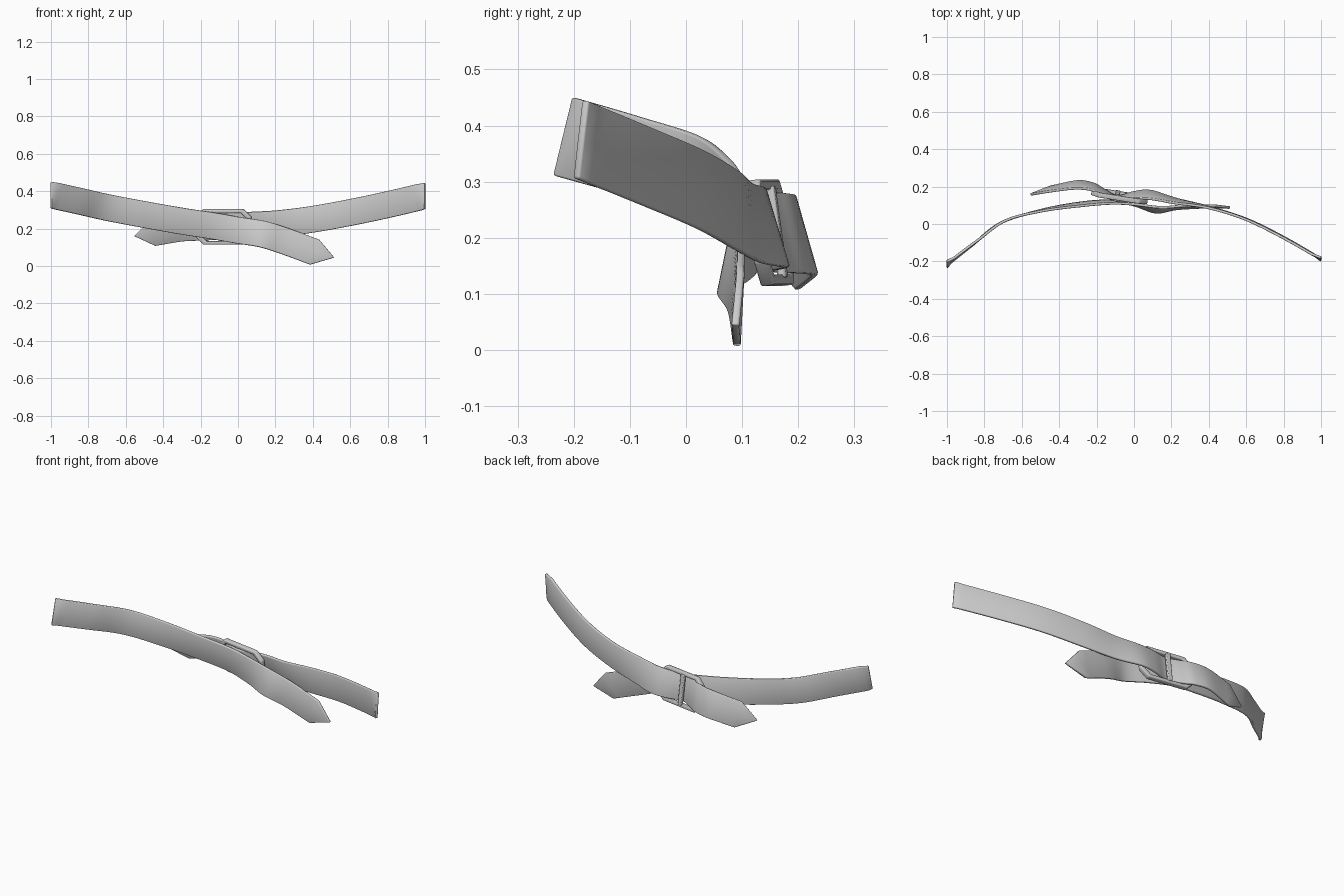
import bpy, bmesh, math
from mathutils import Vector, Matrix

if "Cube" in bpy.data.objects:
    bpy.data.objects.remove(bpy.data.objects["Cube"])


def finish(name, bm, thick, bevel):
    """Turn a flat sheet into a thick, softly bevelled object."""
    bmesh.ops.recalc_face_normals(bm, faces=bm.faces)
    me = bpy.data.meshes.new(name)
    bm.to_mesh(me)
    bm.free()
    ob = bpy.data.objects.new(name, me)
    bpy.context.collection.objects.link(ob)
    if thick:
        s = ob.modifiers.new("thickness", 'SOLIDIFY')
        s.thickness, s.offset = thick, 0
    b = ob.modifiers.new("soft_edge", 'BEVEL')
    b.width, b.segments, b.limit_method = bevel, 2, 'ANGLE'
    b.angle_limit = math.radians(40)
    bpy.ops.object.select_all(action='DESELECT')
    ob.select_set(True)
    bpy.context.view_layer.objects.active = ob
    bpy.ops.object.shade_smooth_by_angle(angle=math.radians(40))
    return ob


def spline(pts, steps=6):
    """Catmull-Rom through 4D points (x, y, z, tilt)."""
    p = [Vector(q) for q in pts]
    p = [2 * p[0] - p[1]] + p + [2 * p[-1] - p[-2]]
    out = []
    for i in range(1, len(p) - 2):
        a, b, c, d = p[i - 1:i + 3]
        for k in range(steps):
            t = k / steps
            out.append(0.5 * (2 * b + (c - a) * t + (2 * a - 5 * b + 4 * c - d) * t * t
                              + (3 * b - a - 3 * c + d) * t ** 3))
    return out + [p[-2]]


def strap(name, pts, tip, half=0.071):
    """Ribbon along a path, ending in a pointed tip."""
    path = spline(pts)
    bm = bmesh.new()
    rows = []
    for i, p in enumerate(path):
        t = path[min(i + 1, len(path) - 1)] - path[max(i - 1, 0)]
        side = Vector((-t.z, 0, t.x)).normalized()
        if side.z < 0:
            side = -side
        side.y = p.w
        row = []
        for s in (-1, 0, 1):
            v = p.xyz + side * half * s
            v.x = max(-1, min(1, v.x))
            if i == 0:
                v.x = p.x
            row.append(bm.verts.new(v))
        rows.append(row)
    for r, q in zip(rows, rows[1:]):
        for j in range(2):
            bm.faces.new((r[j], r[j + 1], q[j + 1], q[j]))
    end = bm.verts.new(tip)
    for j in range(2):
        bm.faces.new((rows[-1][j], rows[-1][j + 1], end))
    return finish(name, bm, 0.014, 0.004)


# strap coming from the left, its tail hanging in front on the right
strap("left_strap", [
    (-1, -.216, .38, .25), (-.85, -.1, .347, .2), (-.7, .012, .313, .1),
    (-.5, .07, .275, 0), (-.3, .103, .24, -.1), (-.13, .117, .214, -.1),
    (0, .104, .191, 0), (.13, .076, .17, .2), (.25, .089, .133, .12),
    (.41, .094, .074, .05)], (.515, .088, .045))

# strap coming from the right, threaded through the buckle, tail behind
strap("right_strap", [
    (1, -.188, .375, .12), (.8, -.073, .328, .08), (.6, .025, .286, .05),
    (.4, .088, .25, 0), (.22, .123, .227, -.15), (.09, .155, .219, -.3),
    (0, .153, .215, -.25), (-.09, .137, .211, -.15), (-.16, .168, .209, -.2),
    (-.22, .198, .207, -.25), (-.31, .209, .202, -.28), (-.455, .186, .178, -.2)],
    (-.555, .157, .16))

# buckle frame: octagonal ring
place = (Matrix.Translation((-.077, .15, .209)) @ Matrix.Rotation(math.radians(-9), 4, 'Z')
         @ Matrix.Rotation(math.radians(8), 4, 'X'))


def octagon(bm, w, h, c):
    pts = [(w, h - c), (w - c, h), (c - w, h), (-w, h - c),
           (-w, c - h), (c - w, -h), (w - c, -h), (w, c - h)]
    return [bm.verts.new(place @ Vector((x, 0, z))) for x, z in pts]


bm = bmesh.new()
outer = octagon(bm, .152, .095, .042)
inner = octagon(bm, .128, .076, .032)
for i in range(8):
    j = (i + 1) % 8
    bm.faces.new((outer[i], outer[j], inner[j], inner[i]))
finish("buckle_frame", bm, 0.026, 0.005)

# centre bar holding the strap down
bm = bmesh.new()
bmesh.ops.create_cube(bm, size=1, matrix=place @ Matrix.Translation((-.012, .01, 0))
                      @ Matrix.Diagonal((.026, .016, .165, 1)))
finish("buckle_bar", bm, 0, 0.004)
